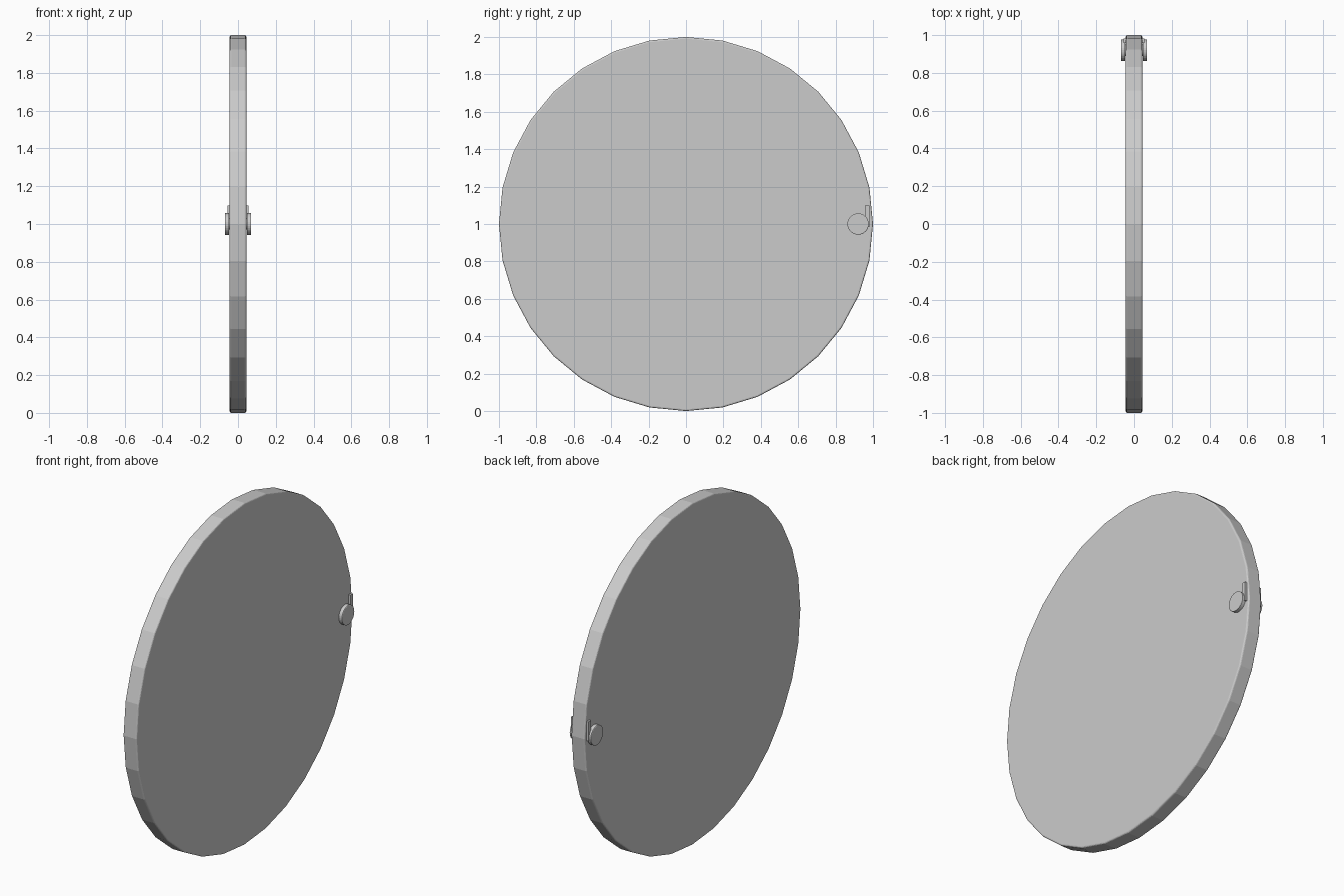
import bpy, bmesh, math
from mathutils import Matrix

if "Cube" in bpy.data.objects:
    bpy.data.objects.remove(bpy.data.objects["Cube"])


def finish(name, bm):
    bmesh.ops.recalc_face_normals(bm, faces=bm.faces)
    mesh = bpy.data.meshes.new(name)
    bm.to_mesh(mesh)
    bm.free()
    ob = bpy.data.objects.new(name, mesh)
    bpy.context.collection.objects.link(ob)
    return ob


def lathe_x(name, profile, sides, y, z):
    """Closed solid turned about the x axis from (x, radius) pairs."""
    bm = bmesh.new()
    rings = []
    for x, r in profile:
        rings.append([bm.verts.new((x, y + r * math.cos(math.tau * i / sides),
                                    z + r * math.sin(math.tau * i / sides)))
                      for i in range(sides)])
    for a, b in zip(rings, rings[1:]):
        for i in range(sides):
            j = (i + 1) % sides
            bm.faces.new((a[i], a[j], b[j], b[i]))
    bm.faces.new(rings[0])
    bm.faces.new(rings[-1])
    return finish(name, bm)


def box(name, x0, x1, y0, y1, z0, z1):
    bm = bmesh.new()
    m = (Matrix.Translation(((x0 + x1) / 2, (y0 + y1) / 2, (z0 + z1) / 2))
         @ Matrix.Diagonal((x1 - x0, y1 - y0, z1 - z0, 1)))
    bmesh.ops.create_cube(bm, size=1, matrix=m)
    return finish(name, bm)


# Round door slab with a finely rounded rim
T, B = 0.044, 0.009
steps = [math.radians(a) for a in (0, 30, 60, 90)]
half = [(T - B + B * math.cos(a), 1 - B + B * math.sin(a)) for a in steps]
door = lathe_x("round_door", half + [(-x, r) for x, r in reversed(half)], 32, 0, 1)

# Handle on each face: narrow stem, flat round knob, slim latch plate
for label, s in (("right", 1), ("left", -1)):
    lathe_x(label + "_knob",
            [(s * 0.040, 0.030), (s * 0.048, 0.030), (s * 0.048, 0.057),
             (s * 0.068, 0.057), (s * 0.070, 0.054)], 32, 0.92, 1.0)
    x0, x1 = sorted((s * 0.040, s * 0.056))
    box(label + "_latch_plate", x0, x1, 0.958, 0.982, 0.985, 1.098)
